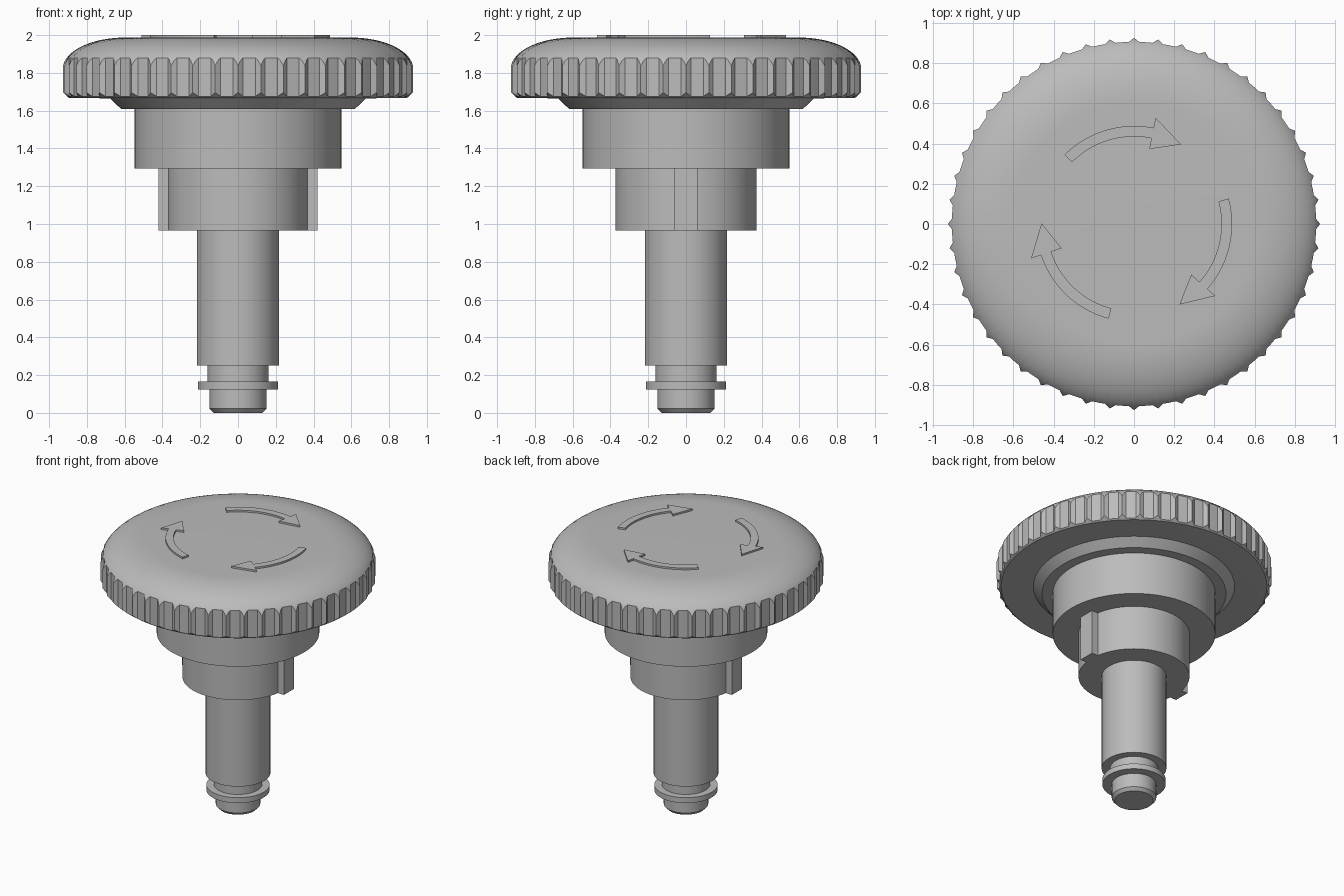
import bpy, bmesh, math
from math import cos, sin, pi, radians, sqrt

cube = bpy.data.objects.get("Cube")
if cube:
    bpy.data.objects.remove(cube, do_unlink=True)

grey = bpy.data.materials.new("plain_grey")
grey.use_nodes = True
colour = (0.5, 0.5, 0.5, 1)
grey.diffuse_color = colour
grey.node_tree.nodes["Principled BSDF"].inputs["Base Color"].default_value = colour


def finish(name, bm):
    """Turn a bmesh into a named, shaded object."""
    bmesh.ops.recalc_face_normals(bm, faces=bm.faces)
    mesh = bpy.data.meshes.new(name)
    bm.to_mesh(mesh)
    bm.free()
    obj = bpy.data.objects.new(name, mesh)
    bpy.context.collection.objects.link(obj)
    mesh.materials.append(grey)
    bpy.ops.object.select_all(action='DESELECT')
    obj.select_set(True)
    bpy.context.view_layer.objects.active = obj
    bpy.ops.object.shade_smooth_by_angle(angle=radians(28))
    return obj


def revolve(name, angles, profile):
    """Loft a profile (function of column number, top to bottom) around z, capped at both ends."""
    bm = bmesh.new()
    cols = [[bm.verts.new((r * cos(a), r * sin(a), z)) for r, z in profile(i)]
            for i, a in enumerate(angles)]
    for i, col in enumerate(cols):
        nxt = cols[(i + 1) % len(cols)]
        for k in range(len(col) - 1):
            bm.faces.new((col[k], col[k + 1], nxt[k + 1], nxt[k]))
    bm.faces.new([c[0] for c in cols])
    bm.faces.new([c[-1] for c in cols])
    return finish(name, bm)


def turned(name, profile, count=72):
    return revolve(name, [2 * pi * i / count for i in range(count)], lambda i: profile)


def prism(name, outline, z0, z1):
    """Extrude a flat outline between two heights."""
    bm = bmesh.new()
    face = bm.faces.new([bm.verts.new((x, y, z0)) for x, y in outline])
    ext = bmesh.ops.extrude_face_region(bm, geom=[face])["geom"]
    bmesh.ops.translate(bm, vec=(0, 0, z1 - z0),
                        verts=[v for v in ext if isinstance(v, bmesh.types.BMVert)])
    return finish(name, bm)


# Domed head with grip teeth cut into its rim
TEETH, TIP, FLOOR = 48, 0.926, 0.906
FLAT, WIDE, MID, RISE = 0.60, 0.328, 1.82, 0.167
steps = (0, 0.11, 0.22, 0.5, 0.78, 0.89)
head_angles = [2 * pi * (t + s) / TEETH for t in range(TEETH) for s in steps]


def head_profile(i):
    s = steps[i % len(steps)]
    rim = TIP - (TIP - FLOOR) * min(min(s, 1 - s) / 0.22, 1)
    end = math.asin((rim - FLAT) / WIDE)
    pts = [(FLAT + WIDE * sin(end * k / 14), MID + RISE * cos(end * k / 14))
           for k in range(15)]
    return pts + [(rim, 1.67 + rim - 0.90), (0.895, 1.668), (0.68, 1.665)]


revolve("head", head_angles, head_profile)

# Underside collar and stepped body
turned("collar", [(0.68, 1.667), (0.62, 1.61)])
turned("upper_body", [(0.548, 1.62), (0.548, 1.295)])
turned("lower_body", [(0.374, 1.30), (0.374, 0.965)])

# Locating keys on both sides
for side, name in ((1, "left_key"), (-1, "right_key")):
    prism(name, [(side * x, y) for x, y in
                 ((0.34, -0.06), (0.42, -0.06), (0.42, 0.06), (0.34, 0.06))], 0.965, 1.295)

# Shaft, neck, retaining ring and chamfered tip
turned("shaft", [(0.218, 0.97), (0.218, 0.25)])
turned("neck", [(0.162, 0.255), (0.162, 0.16)])
turned("retaining_ring", [(0.213, 0.165), (0.213, 0.125)])
turned("shaft_tip", [(0.15, 0.13), (0.15, 0.022), (0.13, 0)])

# Three raised clockwise arrows on the head
INNER, OUTER, TAIL, NECK, POINT = 0.435, 0.488, 135, 78.5, 59.5
for n in range(3):
    def polar(r, deg):
        a = radians(deg - 120 * n)
        return r * cos(a), r * sin(a)
    arc = [TAIL + (NECK - TAIL) * k / 14 for k in range(15)]
    outline = [polar(OUTER, d) for d in arc]
    outline += [polar(0.54, NECK), polar(0.46, POINT), polar(0.38, NECK)]
    outline += [polar(INNER, d) for d in reversed(arc)]
    prism("arrow_%d" % (n + 1), outline, 1.98, 2.0)
